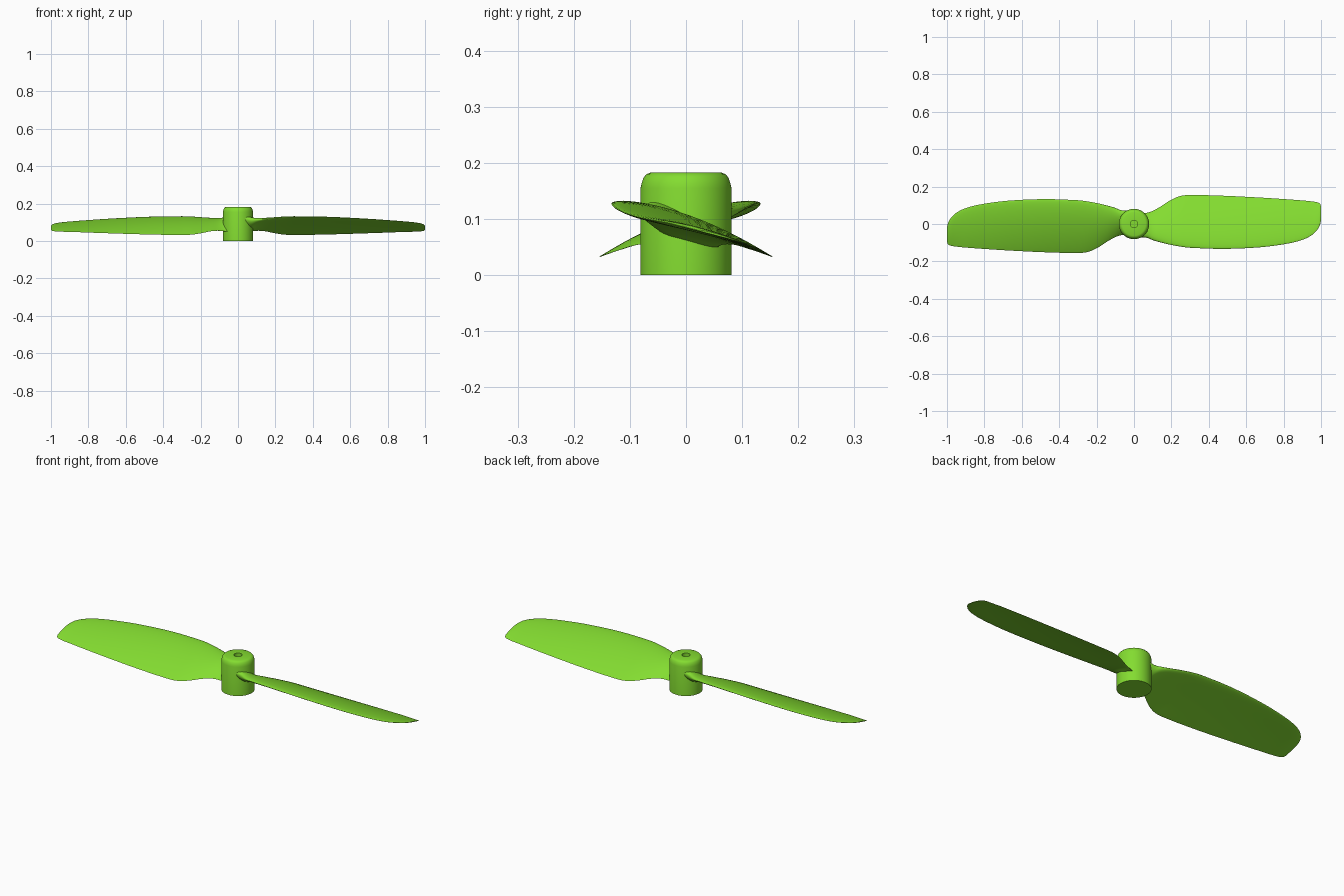
import bpy, bmesh, math

if "Cube" in bpy.data.objects:
    bpy.data.objects.remove(bpy.data.objects["Cube"])

green = bpy.data.materials.new("green_plastic")
green.diffuse_color = (0.23, 0.72, 0.03, 1)
green.use_nodes = True
green.node_tree.nodes["Principled BSDF"].inputs["Base Color"].default_value = green.diffuse_color


def make_object(name, bm, angle):
    bmesh.ops.remove_doubles(bm, verts=bm.verts, dist=1e-5)
    bmesh.ops.recalc_face_normals(bm, faces=bm.faces)
    mesh = bpy.data.meshes.new(name)
    bm.to_mesh(mesh)
    bm.free()
    mesh.materials.append(green)
    ob = bpy.data.objects.new(name, mesh)
    bpy.context.collection.objects.link(ob)
    bpy.ops.object.select_all(action='DESELECT')
    ob.select_set(True)
    bpy.context.view_layer.objects.active = ob
    bpy.ops.object.shade_smooth_by_angle(angle=math.radians(angle))
    return ob


def skin(bm, rings):
    for a, b in zip(rings, rings[1:]):
        n = len(a)
        for i in range(n):
            bm.faces.new((a[i], a[(i + 1) % n], b[(i + 1) % n], b[i]))


# Hub: turned profile (radius, height) with rounded top and a shaft hole
profile = [(0.081, 0.0), (0.081, 0.155), (0.079, 0.164), (0.0755, 0.174),
           (0.070, 0.180), (0.062, 0.183), (0.020, 0.183), (0.020, 0.06)]
bm = bmesh.new()
N = 64
rings = [[bm.verts.new((r * math.cos(2 * math.pi * i / N),
                        r * math.sin(2 * math.pi * i / N), z)) for i in range(N)]
         for r, z in profile]
skin(bm, rings)
bm.faces.new(rings[0])
bm.faces.new(rings[-1])
make_object("hub", bm, 35)

# Blade stations: x, leading edge y, z, trailing edge y, z, thickness, camber
stations = [
    (0.03, -0.070, 0.120, 0.055, 0.048, 0.060, 0.004),
    (0.07, -0.074, 0.112, 0.060, 0.052, 0.052, 0.004),
    (0.10, -0.086, 0.113, 0.070, 0.055, 0.036, 0.006),
    (0.14, -0.098, 0.117, 0.092, 0.053, 0.028, 0.008),
    (0.20, -0.112, 0.123, 0.130, 0.041, 0.025, 0.010),
    (0.25, -0.121, 0.127, 0.150, 0.034, 0.024, 0.011),
    (0.30, -0.127, 0.129, 0.155, 0.032, 0.023, 0.011),
    (0.48, -0.133, 0.127, 0.151, 0.035, 0.020, 0.010),
    (0.68, -0.124, 0.118, 0.141, 0.041, 0.016, 0.008),
    (0.82, -0.105, 0.109, 0.132, 0.046, 0.013, 0.006),
    (0.90, -0.085, 0.103, 0.126, 0.049, 0.011, 0.005),
    (0.95, -0.060, 0.098, 0.121, 0.050, 0.010, 0.004),
    (0.98, -0.031, 0.093, 0.116, 0.052, 0.008, 0.003),
    (0.994, -0.006, 0.087, 0.109, 0.055, 0.006, 0.002),
    (1.0, 0.022, 0.080, 0.095, 0.060, 0.003, 0.001),
]


def slope(i):
    a, b = stations[max(i - 1, 0)], stations[min(i + 1, len(stations) - 1)]
    return [(q - p) / (b[0] - a[0]) for p, q in zip(a, b)]


def smooth_stations(steps=4):
    for i in range(len(stations) - 1):
        p, q, m, n = stations[i], stations[i + 1], slope(i), slope(i + 1)
        h = q[0] - p[0]
        for k in range(steps):
            t = k / steps
            x = p[0] + h * t
            yield [x] + [(2*t**3 - 3*t*t + 1) * p[j] + (t**3 - 2*t*t + t) * h * m[j]
                         + (3*t*t - 2*t**3) * q[j] + (t**3 - t*t) * h * n[j]
                         for j in range(1, 7)]
    yield list(stations[-1])


def section(s, count=20):
    # Cambered aerofoil: over the top to the trailing edge, back underneath
    x, ly, lz, ty, tz, thick, camber = s
    pts = []
    for i in range(2 * count):
        a = math.pi * i / count
        t = (1 - math.cos(a)) / 2
        side = 1 if i <= count else -1
        half = thick * (1.25 * math.sqrt(t) * (1 - t) ** 0.9 * 0.95
                        + 0.08 * math.sqrt(max(t * (1 - t), 0)))
        z = lz + (tz - lz) * t + camber * 4 * t * (1 - t) + side * half
        pts.append((x, ly + (ty - ly) * t, z))
    return pts


# Two blades, half a turn apart
for name, sign in (("right_blade", 1), ("left_blade", -1)):
    bm = bmesh.new()
    rings = [[bm.verts.new((sign * x, sign * y, z)) for x, y, z in section(s)]
             for s in smooth_stations()]
    skin(bm, rings)
    bm.faces.new(rings[0])
    bm.faces.new(rings[-1])
    make_object(name, bm, 50)
